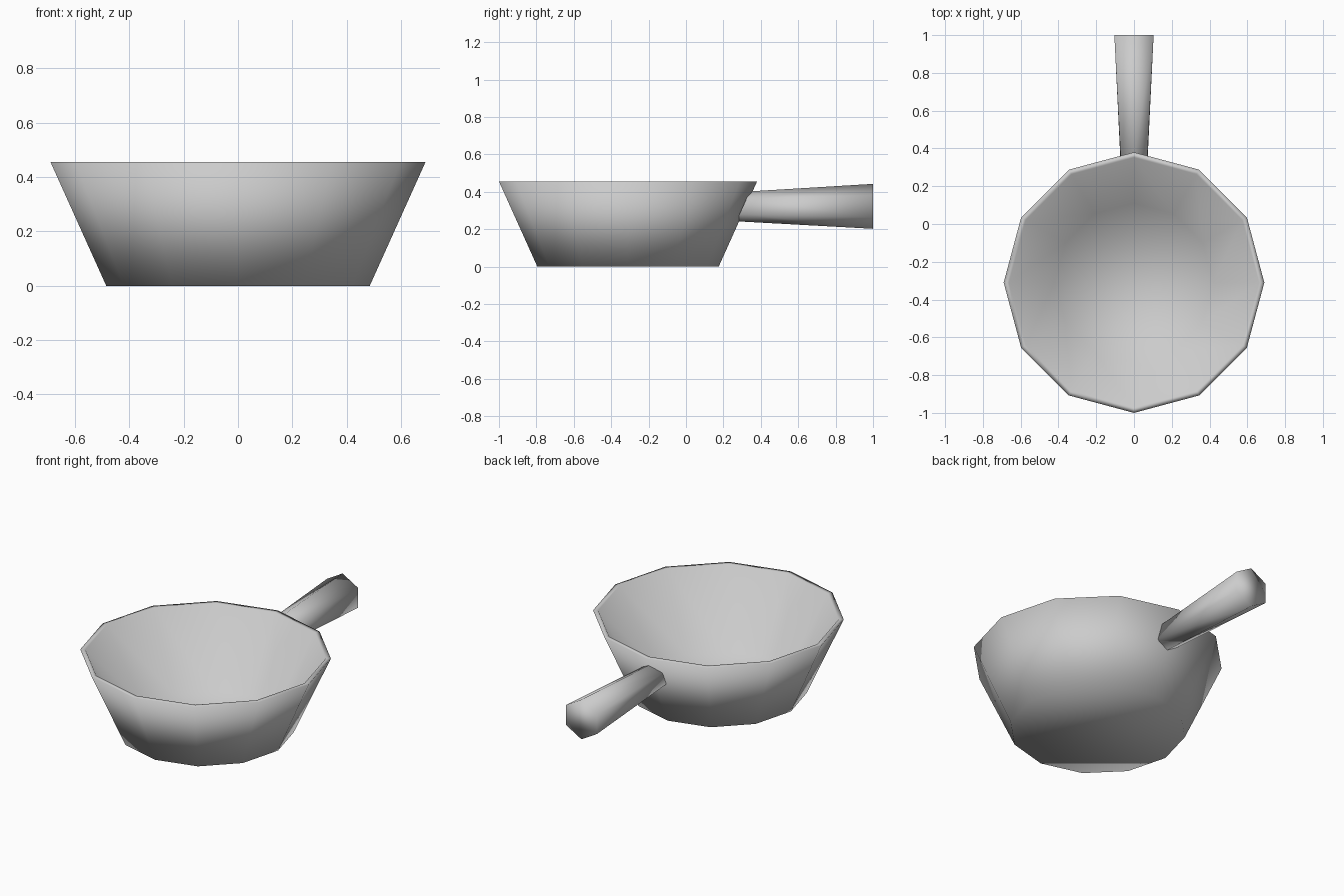
import bpy, bmesh, math
from mathutils import Vector

cube = bpy.data.objects.get("Cube")
if cube:
    bpy.data.objects.remove(cube, do_unlink=True)

metal = bpy.data.materials.new("light grey")
metal.use_nodes = True
metal.diffuse_color = (0.6, 0.6, 0.6, 1)
metal.node_tree.nodes["Principled BSDF"].inputs["Base Color"].default_value = (0.6, 0.6, 0.6, 1)

CENTRE_Y = -0.31
HEIGHT, BASE_R, RIM_R = 0.455, 0.485, 0.69


def loft(name, rings):
    """Skin a list of equal rings of points and cap both ends."""
    bm = bmesh.new()
    loops = [[bm.verts.new(p) for p in ring] for ring in rings]
    n = len(loops[0])
    for a, b in zip(loops, loops[1:]):
        for i in range(n):
            j = (i + 1) % n
            bm.faces.new((a[i], a[j], b[j], b[i]))
    bm.faces.new(loops[0][::-1])
    bm.faces.new(loops[-1])
    bmesh.ops.recalc_face_normals(bm, faces=bm.faces)
    for f in bm.faces:
        f.smooth = True
    mesh = bpy.data.meshes.new(name)
    bm.to_mesh(mesh)
    bm.free()
    mesh.materials.append(metal)
    obj = bpy.data.objects.new(name, mesh)
    bpy.context.collection.objects.link(obj)
    return obj


def circle(radius, sides):
    angles = [math.tau * i / sides for i in range(sides)]
    return [(radius * math.sin(a), radius * math.cos(a)) for a in angles]


# Bowl: outer base, outer rim, inner rim, inner floor
profile = [(BASE_R, 0), (RIM_R, HEIGHT), (0.662, HEIGHT), (0.42, 0.04)]
loft("bowl", [[Vector((x, CENTRE_Y + y, z)) for x, y in circle(r, 12)] for r, z in profile])

# Handle: six-sided, flaring towards its free end, its root slanted along the wall
HANDLE_Z = 0.322
slope = (RIM_R - BASE_R) / HEIGHT
root_y = CENTRE_Y + BASE_R + slope * HANDLE_Z - 0.015
root = [Vector((x, root_y + slope * z, HANDLE_Z + z)) for x, z in circle(0.08, 6)]
tip = [Vector((x, 1, HANDLE_Z + z)) for x, z in circle(0.12, 6)]
loft("handle", [root, tip])
